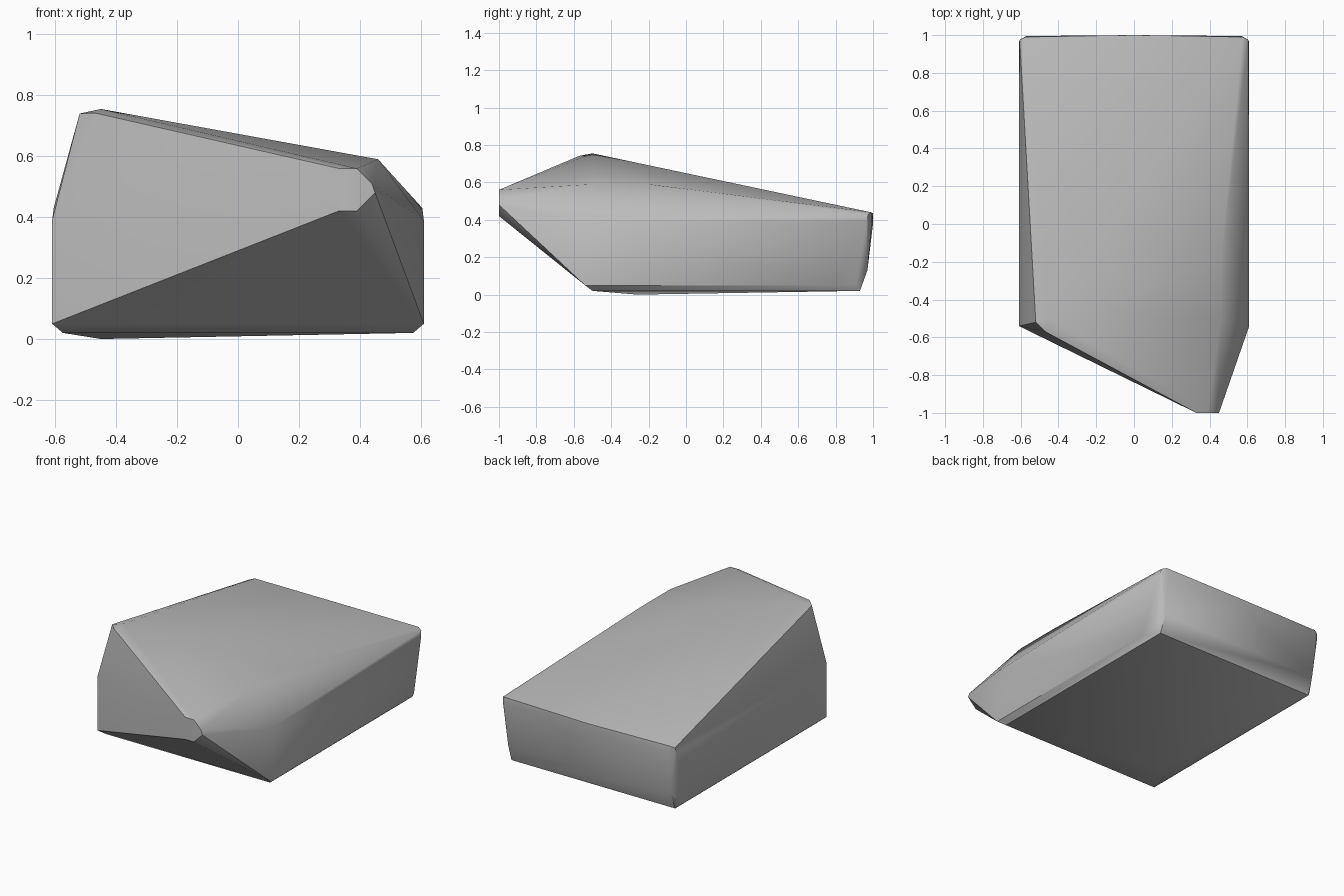
import bpy, bmesh, math

old = bpy.data.objects.get("Cube")
if old:
    bpy.data.objects.remove(old, do_unlink=True)

# Plain stone colour
stone = bpy.data.materials.new("stone grey")
stone.use_nodes = True
colour = (0.5, 0.5, 0.5, 1)
stone.diffuse_color = colour
stone.node_tree.nodes["Principled BSDF"].inputs["Base Color"].default_value = colour

points = []

# Worn vertical sides, with a small chamfer along the bottom
for s in (-1, 1):
    points += [(s * .61, -.54, .05), (s * .61, -.54, .39),
               (s * .61, .80, .05), (s * .61, .92, .39),
               (s * .575, -.50, .02), (s * .575, .93, .02)]
    # Rounded back corners
    points += [(s * .61, .965, .39), (s * .605, .975, .43),
               (s * .575, .99, .44), (s * .57, .995, .40),
               (s * .57, .97, .13), (s * .60, .91, .06)]

# Slightly bulging back and underside
points += [(0, 1, .435), (0, 1, .38), (-.45, -.26, 0)]

# High corner
points += [(-.45, -.50, .755), (-.52, -.52, .74), (-.47, -.57, .742)]

# Ridge on the lower side
points += [(.46, -.50, .59), (.46, -.20, .59)]

# Blunt front tip
points += [(.33, -1, .56), (.39, -1, .56), (.44, -1, .51),
           (.45, -1, .48), (.39, -1, .42), (.33, -1, .42)]

# Wrap the stone around its corners
bm = bmesh.new()
for p in points:
    bm.verts.new(p)
hull = bmesh.ops.convex_hull(bm, input=bm.verts[:])
inside = {g for g in hull["geom_interior"] + hull["geom_unused"]
          if isinstance(g, bmesh.types.BMVert)}
bmesh.ops.delete(bm, geom=list(inside), context='VERTS')
bmesh.ops.recalc_face_normals(bm, faces=bm.faces[:])

mesh = bpy.data.meshes.new("rock")
bm.to_mesh(mesh)
bm.free()
rock = bpy.data.objects.new("rock", mesh)
bpy.context.collection.objects.link(rock)
mesh.materials.append(stone)

# Smooth the worn edges, keep the main ones crisp
bpy.ops.object.select_all(action='DESELECT')
rock.select_set(True)
bpy.context.view_layer.objects.active = rock
bpy.ops.object.shade_smooth_by_angle(angle=math.radians(35))
